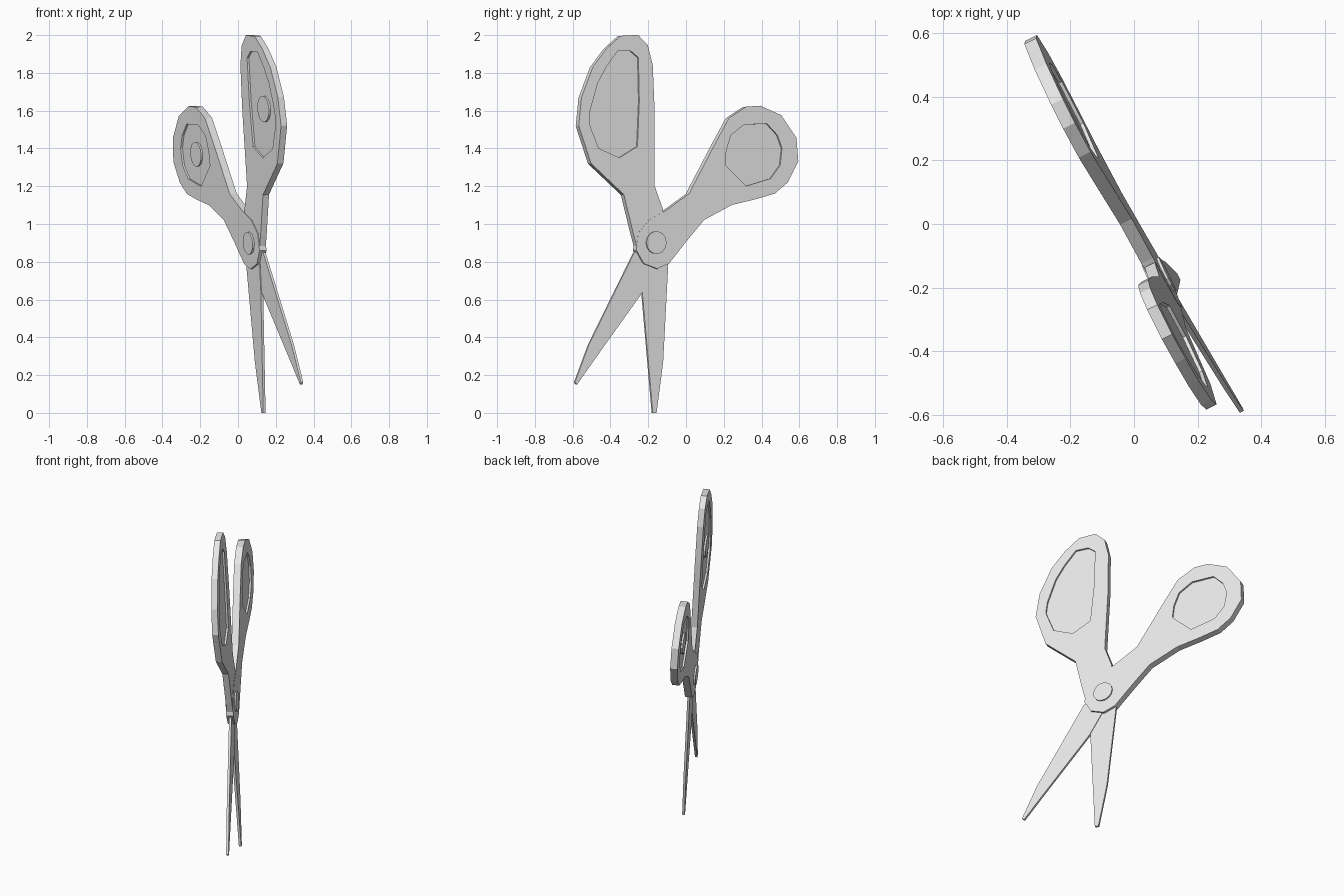
import bpy, bmesh, math
from mathutils import Vector

cube = bpy.data.objects.get("Cube")
if cube:
    bpy.data.objects.remove(cube, do_unlink=True)

grey = bpy.data.materials.new("plain_grey")
grey.use_nodes = True
grey.diffuse_color = (0.8, 0.8, 0.8, 1)
grey.node_tree.nodes["Principled BSDF"].inputs["Base Color"].default_value = (0.8, 0.8, 0.8, 1)

# All parts lie in one leaning plane: x = 0.053 - 0.498 y - 0.063 z
NORMAL = Vector((1, 0.498, 0.063)).normalized()


def on_plane(y, z, offset):
    return Vector((0.053 - 0.498 * y - 0.063 * z, y, z)) + NORMAL * offset


def slab(name, outline, low, high):
    """Extrude a (y, z) outline along the plane normal from low to high."""
    bm = bmesh.new()
    face = bm.faces.new([bm.verts.new(on_plane(y, z, low)) for y, z in outline])
    ext = bmesh.ops.extrude_face_region(bm, geom=[face], use_keep_orig=True)
    top = [v for v in ext["geom"] if isinstance(v, bmesh.types.BMVert)]
    bmesh.ops.translate(bm, verts=top, vec=NORMAL * (high - low))
    bmesh.ops.recalc_face_normals(bm, faces=bm.faces)
    mesh = bpy.data.meshes.new(name)
    bm.to_mesh(mesh)
    bm.free()
    mesh.materials.append(grey)
    obj = bpy.data.objects.new(name, mesh)
    bpy.context.collection.objects.link(obj)
    return obj


def disc(name, y, z, r, low, high, sides=14):
    angles = [2 * math.pi * i / sides for i in range(sides)]
    return slab(name, [(y + 0.88 * r * math.cos(a), z + r * math.sin(a)) for a in angles], low, high)


def recess(obj, outline, low, high, depth):
    """Sink a shallow panel into both faces of a handle."""
    for a, b in ((low - 0.05, low + depth), (high - depth, high + 0.05)):
        cutter = slab("recess_cutter", outline, a, b)
        cutter.hide_render = True
        mod = obj.modifiers.new("recess", "BOOLEAN")
        mod.operation = "DIFFERENCE"
        mod.solver = "EXACT"
        mod.object = cutter
        bpy.context.view_layer.objects.active = obj
        bpy.ops.object.modifier_apply(modifier=mod.name)
        bpy.data.objects.remove(cutter, do_unlink=True)


# Large handle with its neck
large = slab("large_handle", [
    (-0.355, 1.995), (-0.262, 2.0), (-0.21, 1.945), (-0.184, 1.84), (-0.174, 1.6),
    (-0.174, 1.2), (-0.129, 1.075), (-0.14, 0.95), (-0.2, 0.86), (-0.265, 0.87),
    (-0.287, 0.95), (-0.337, 1.155), (-0.511, 1.32), (-0.576, 1.52), (-0.561, 1.67),
    (-0.501, 1.83), (-0.431, 1.925)], -0.018, 0.018)
recess(large, [
    (-0.3, 1.915), (-0.37, 1.915), (-0.43, 1.83), (-0.475, 1.745), (-0.515, 1.6),
    (-0.52, 1.53), (-0.47, 1.4), (-0.36, 1.35), (-0.265, 1.41), (-0.255, 1.65),
    (-0.26, 1.88)], -0.018, 0.018, 0.011)

# Small handle with the rounded hub
small = slab("small_handle", [
    (-0.271, 0.86), (-0.232, 0.79), (-0.16, 0.762), (-0.098, 0.79), (-0.008, 0.905),
    (0.087, 1.02), (0.235, 1.1), (0.36, 1.13), (0.462, 1.16), (0.531, 1.22),
    (0.586, 1.33), (0.576, 1.455), (0.496, 1.575), (0.385, 1.625), (0.31, 1.62),
    (0.219, 1.56), (0.138, 1.41), (0.008, 1.16), (-0.115, 1.07), (-0.205, 1.02),
    (-0.262, 0.95)], -0.022, 0.0195)
recess(small, [
    (0.3, 1.525), (0.42, 1.53), (0.475, 1.47), (0.5, 1.4), (0.49, 1.31),
    (0.44, 1.24), (0.31, 1.2), (0.2, 1.31), (0.205, 1.39), (0.23, 1.47)],
    -0.022, 0.0195, 0.011)

# Low round buttons inside the panels, and the pivot through the hub
disc("large_handle_button", -0.395, 1.61, 0.07, -0.017, 0.0)
disc("small_handle_button", 0.345, 1.37, 0.065, -0.021, 0.0)
disc("pivot_screw", -0.168, 0.9, 0.06, -0.032, 0.028)

# Blades
slab("long_blade", [
    (-0.24, 0.82), (-0.233, 0.635), (-0.178, 0.0), (-0.158, 0.0), (-0.123, 0.27),
    (-0.096, 0.79), (-0.13, 0.86)], -0.009, 0.005)
slab("angled_blade", [
    (-0.277, 0.85), (-0.518, 0.36), (-0.592, 0.16), (-0.58, 0.15), (-0.482, 0.29),
    (-0.236, 0.635), (-0.16, 0.79), (-0.2, 0.86)], -0.005, 0.009)
